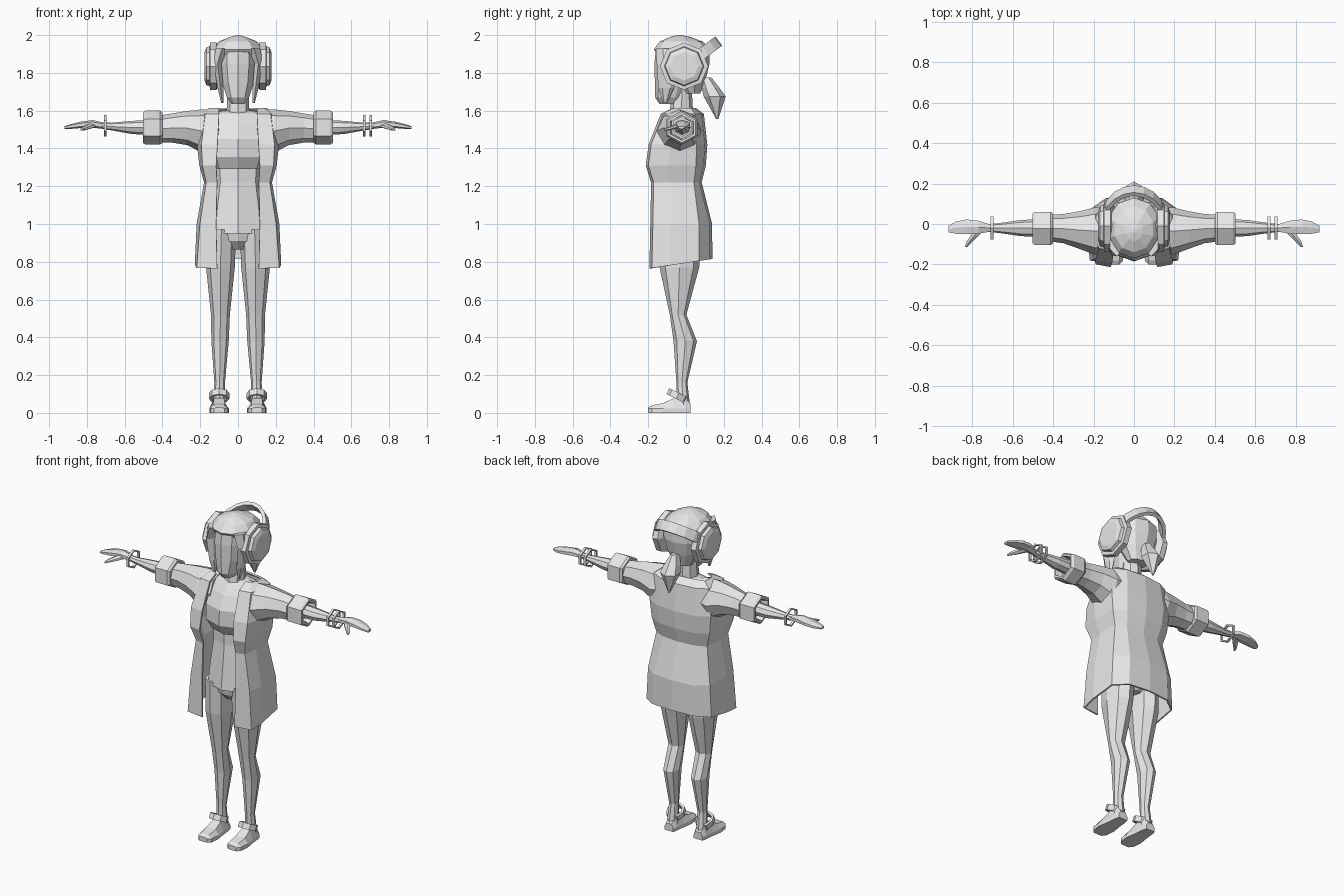
import bpy, bmesh, math
from mathutils import Vector

grey = bpy.data.materials.new("plain_grey")
grey.diffuse_color = (0.8, 0.8, 0.8, 1)


def loft(name, rings, closed=True, cap=True, loop=False, mirror=False, thick=0):
    """Skin a list of equal-length point rings."""
    bm = bmesh.new()
    vs = [[bm.verts.new(p) for p in r] for r in rings]
    n = len(rings[0])
    for k in range(len(vs) if loop else len(vs) - 1):
        a, b = vs[k], vs[(k + 1) % len(vs)]
        for i in range(n if closed else n - 1):
            j = (i + 1) % n
            bm.faces.new((a[i], a[j], b[j], b[i]))
    if cap and not loop:
        bm.faces.new(vs[0])
        bm.faces.new(vs[-1])
    bmesh.ops.recalc_face_normals(bm, faces=bm.faces[:])
    me = bpy.data.meshes.new(name)
    bm.to_mesh(me)
    bm.free()
    me.materials.append(grey)
    ob = bpy.data.objects.new(name, me)
    bpy.context.collection.objects.link(ob)
    if mirror:
        m = ob.modifiers.new("mirror", 'MIRROR')
        m.merge_threshold = 0.0005
    if thick:
        s = ob.modifiers.new("thickness", 'SOLIDIFY')
        s.thickness, s.offset = thick, 0
    return ob


def tube(name, rows, axis='z', n=8, mirror=False):
    """Rows are (position on axis, centre 1, centre 2, radius 1, radius 2)."""
    rings = []
    for t, c1, c2, r1, r2 in rows:
        ring = []
        for i in range(n):
            a = 2 * math.pi * i / n - math.pi / 2
            p, q = c1 + r1 * math.cos(a), c2 + r2 * math.sin(a)
            ring.append({'z': (p, q, t), 'x': (t, p, q), 'y': (p, t, q)}[axis])
        rings.append(ring)
    return loft(name, rings, mirror=mirror)


def band(name, centre, u, v, half_w, half_t, n=6, arc=2 * math.pi, mirror=False):
    """Flat strip following an ellipse spanned by u and v."""
    c, u, v = Vector(centre), Vector(u), Vector(v)
    w = u.cross(v).normalized() * half_w
    full = arc > 6.28
    rings = []
    for i in range(n if full else n + 1):
        a = arc * i / n
        d = u * math.cos(a) + v * math.sin(a)
        t = d.normalized() * half_t
        rings.append([c + d + t + w, c + d - t + w, c + d - t - w, c + d + t - w])
    return loft(name, rings, loop=full, mirror=mirror)


# Head and neck
tube("neck", [(1.54, 0, -.02, .09, .075), (1.60, 0, -.025, .06, .062),
              (1.72, 0, -.02, .055, .05)])
tube("head", [(1.635, 0, -.085, .035, .055), (1.67, 0, -.083, .062, .08),
              (1.75, 0, -.063, .088, .102), (1.85, 0, -.055, .1, .112),
              (1.93, 0, -.05, .095, .11)], n=10)

# Hair: crown, back, framing locks and ponytail
tube("hair_crown", [(1.895, 0, -.015, .125, .135), (1.925, 0, -.02, .135, .15),
                    (1.965, 0, -.025, .1, .115), (1.99, 0, -.03, .045, .055),
                    (2.0, 0, -.035, .008, .01)], n=10)
tube("hair_back", [(1.69, 0, .03, .06, .045), (1.77, 0, .02, .105, .085),
                   (1.85, 0, .02, .128, .105), (1.92, 0, .015, .13, .11)], n=10)
tube("hair_lock", [(1.64, .083, -.11, .006, .01), (1.72, .093, -.105, .018, .042),
                   (1.85, .108, -.08, .024, .075), (1.93, .085, -.085, .04, .075)],
     n=6, mirror=True)
tube("ponytail", [(1.555, 0, .165, .005, .005), (1.675, 0, .152, .058, .058),
                  (1.72, 0, .13, .045, .048), (1.775, 0, .105, .02, .03)], n=6)

# Headphones
tube("ear_cup", [(.1, -.01, 1.835, .1, .1), (.115, -.01, 1.835, .128, .125),
                 (.148, -.01, 1.835, .128, .125), (.15, -.01, 1.835, .105, .105),
                 (.168, -.01, 1.835, .1, .1), (.177, -.01, 1.835, .075, .075)],
     'x', mirror=True)
band("headband", (0, 0, 1.84), (.155, 0, 0), (0, .165, .122), .03, .011,
     n=10, arc=math.pi)

# Torso: cropped top over a plain midriff, and pelvis
tube("crop_top", [(1.29, 0, -.035, .14, .11), (1.355, 0, -.045, .165, .14),
                  (1.45, 0, -.045, .168, .138), (1.53, 0, -.03, .16, .11),
                  (1.585, 0, -.02, .14, .075), (1.60, 0, -.015, .08, .05)])
tube("midriff", [(.95, 0, -.03, .168, .135), (1.08, 0, -.03, .155, .12),
                 (1.22, 0, -.03, .132, .105), (1.32, 0, -.03, .135, .105)])
tube("pelvis", [(.865, 0, -.03, .08, .06), (.91, 0, -.03, .15, .105),
                (.97, 0, -.03, .16, .12)])

# Open coat: half section swept down the body, then mirrored
coat = []
for z, xin, xf, xo, yf, yb, drop in [
        (1.61, .1, .13, .15, -.07, .05, 0), (1.58, .1, .17, .19, -.13, .09, 0),
        (1.42, .108, .19, .212, -.193, .108, 0), (1.31, .115, .185, .2, -.208, .1, 0),
        (1.22, .11, .165, .175, -.18, .078, 0), (1.0, .115, .198, .214, -.184, .133, 0),
        (.815, .11, .215, .224, -.189, .135, .05)]:
    pts = [(xin, yf), (xf, yf + .012), (xo, yf * .45), (xo * .97, yb * .5),
           (xo * .62, yb - .012), (0, yb)]
    coat.append([(x, y, z - drop * (yb - y) / (yb - yf)) for x, y in pts])
loft("coat", coat, closed=False, cap=False, mirror=True, thick=.01)

# Sleeves and turned-up cuffs
tube("sleeve", [(.1, -.03, 1.505, .1, .1), (.19, -.035, 1.492, .118, .115),
                (.27, -.03, 1.508, .093, .09), (.35, -.023, 1.508, .072, .077),
                (.42, -.02, 1.503, .066, .07)], 'x', mirror=True)
tube("cuff", [(.4, -.022, 1.51, .085, .08), (.412, -.022, 1.51, .095, .09),
              (.49, -.022, 1.51, .095, .09), (.503, -.022, 1.51, .085, .08),
              (.503, -.022, 1.51, .072, .067), (.46, -.022, 1.51, .062, .058)],
     'x', n=6, mirror=True)

# Arms, hands and thumbs
tube("arm", [(.42, -.02, 1.512, .045, .042), (.56, -.02, 1.511, .04, .035),
             (.67, -.02, 1.516, .024, .02), (.72, -.02, 1.52, .02, .017)],
     'x', mirror=True)
tube("hand", [(.71, -.02, 1.52, .02, .017), (.77, -.016, 1.53, .037, .02),
              (.83, -.014, 1.525, .042, .017), (.88, -.018, 1.517, .035, .013),
              (.918, -.025, 1.51, .018, .008)], 'x', n=6, mirror=True)
tube("thumb", [(-.02, .76, 1.525, .03, .014), (-.06, .79, 1.515, .022, .013),
               (-.085, .812, 1.507, .017, .011), (-.113, .83, 1.5, .007, .006)],
     'y', n=6, mirror=True)

# Bracelets: one on one wrist, two on the other
for i, x in enumerate((-.703, .668, .703)):
    band("bracelet_%d" % (i + 1), (x, -.02, 1.52), (0, 0, .052), (0, .06, 0),
         .007, .005)

# Legs
tube("leg", [(.97, .088, -.035, .078, .115), (.77, .093, -.035, .076, .105),
             (.52, .093, -.042, .05, .044), (.38, .095, -.004, .046, .062),
             (.16, .097, -.022, .028, .029), (.03, .1, -.012, .034, .035)],
     mirror=True)

# Feet and ankle straps
foot = []
for y, w, top in [(.025, .03, .045), (0, .036, .08), (-.06, .042, .08),
                  (-.12, .052, .052), (-.18, .046, .04), (-.2, .028, .028)]:
    foot.append([(.1 + s * w, y, z) for s, z in (
        (-1, 0), (-1, .022), (-.6, top), (.6, top), (1, .022), (1, 0))])
loft("foot", foot, mirror=True)
band("ankle_strap", (.1, -.045, .09), (.047, 0, 0), (0, .045, -.022), .017, .007,
     n=8, mirror=True)
